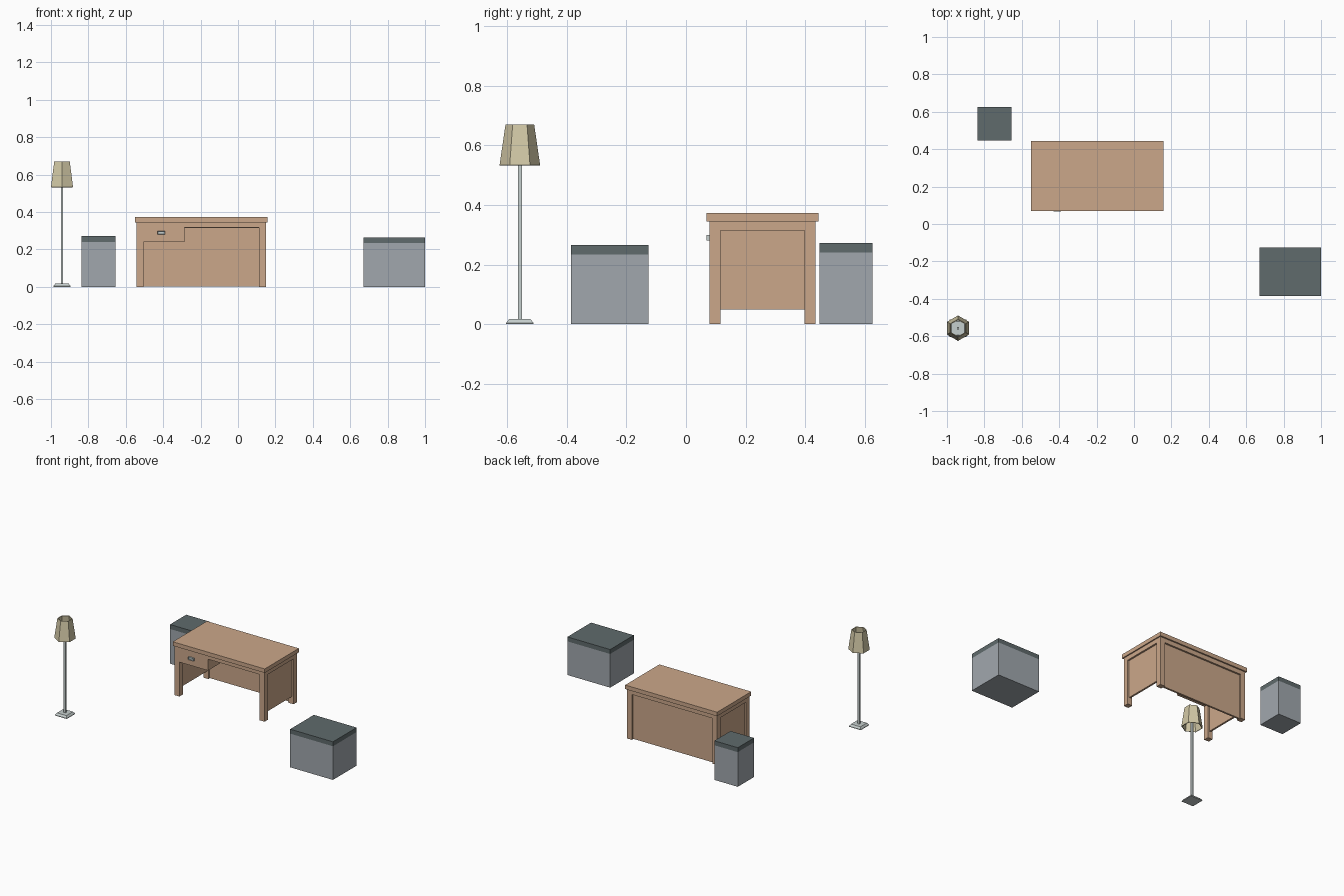
import bpy, bmesh, math

if "Cube" in bpy.data.objects:
    bpy.data.objects.remove(bpy.data.objects["Cube"])


def material(name, rgb):
    m = bpy.data.materials.new(name)
    m.diffuse_color = (*rgb, 1)
    m.use_nodes = True
    m.node_tree.nodes["Principled BSDF"].inputs["Base Color"].default_value = m.diffuse_color
    return m


WOOD = material("warm_wood", (0.60, 0.39, 0.255))
GREY = material("cabinet_grey", (0.355, 0.39, 0.42))
SLATE = material("dark_slate", (0.115, 0.145, 0.15))
CREAM = material("cream_shade", (0.65, 0.585, 0.385))
METAL = material("pale_metal", (0.56, 0.62, 0.61))


def finish(name, bm, mat):
    me = bpy.data.meshes.new(name)
    bm.to_mesh(me)
    bm.free()
    me.materials.append(mat)
    ob = bpy.data.objects.new(name, me)
    bpy.context.collection.objects.link(ob)
    return ob


def box_mesh(x0, x1, y0, y1, z0, z1):
    bm = bmesh.new()
    bmesh.ops.create_cube(bm, size=1)
    for v in bm.verts:
        v.co.x = x1 if v.co.x > 0 else x0
        v.co.y = y1 if v.co.y > 0 else y0
        v.co.z = z1 if v.co.z > 0 else z0
    return bm


def box(name, mat, *limits):
    return finish(name, box_mesh(*limits), mat)


def frustum(name, mat, sides, r0, r1, x, y, z0, z1, turn, caps=True):
    bm = bmesh.new()
    bmesh.ops.create_cone(bm, segments=sides, radius1=r0, radius2=r1,
                          depth=z1 - z0, cap_ends=caps)
    ob = finish(name, bm, mat)
    ob.location = (x, y, (z0 + z1) / 2)
    ob.rotation_euler.z = turn
    return ob


# desk: top, legs
X0, X1, Y0, Y1 = -0.543, 0.149, 0.079, 0.434
LEG, TOP, RAIL = 0.037, 0.345, 0.315
box("desk_top", WOOD, -0.55, 0.157, 0.069, 0.444, TOP, 0.373)
for side, lx in (("left", X0), ("right", X1 - LEG)):
    for end, ly in (("front", Y0), ("back", Y1 - LEG)):
        box(f"desk_leg_{end}_{side}", WOOD, lx, lx + LEG, ly, ly + LEG, 0, TOP)
    # side rail and recessed side panel
    box(f"side_rail_{side}", WOOD, lx, lx + LEG, Y0 + LEG, Y1 - LEG, RAIL, TOP)
    box(f"side_panel_{side}", WOOD, lx + 0.012, lx + 0.025,
        Y0 + LEG, Y1 - LEG, 0.05, RAIL)

# desk back and front rails, back panel
box("back_rail", WOOD, X0 + LEG, X1 - LEG, Y1 - LEG, Y1, RAIL, TOP)
box("back_panel", WOOD, X0 + LEG, X1 - LEG, Y1 - 0.025, Y1 - 0.012, 0.003, RAIL)
box("front_rail", WOOD, -0.286, X1 - LEG, Y0, Y0 + LEG, 0.318, TOP)

# drawer and its pull, with a hollowed front
box("drawer", WOOD, X0 + LEG, -0.286, Y0, Y1 - LEG, 0.239, TOP)
bm = box_mesh(-0.431, -0.389, 0.068, Y0 + 0.002, 0.281, 0.299)
bm.normal_update()
front = min(bm.faces, key=lambda f: f.normal.y)
bmesh.ops.inset_region(bm, faces=[front], thickness=0.004, depth=-0.004)
finish("drawer_pull", bm, METAL)

# two side cabinets with dark lids
for name, x0, x1, y0, y1, h in (("small", -0.836, -0.656, 0.447, 0.625, 0.272),
                                ("large", 0.671, 1.0, -0.385, -0.125, 0.265)):
    box(f"{name}_cabinet_body", GREY, x0, x1, y0, y1, 0, h - 0.031)
    box(f"{name}_cabinet_lid", SLATE, x0, x1, y0, y1, h - 0.031, h)

# floor lamp: square base and pole, six-sided open shade
LX, LY = -0.941, -0.557
Q = math.pi / 4
D = math.sqrt(2)
frustum("lamp_foot", METAL, 4, 0.046 * D, 0.046 * D, LX, LY, 0, 0.004, Q)
frustum("lamp_base", METAL, 4, 0.046 * D, 0.036 * D, LX, LY, 0.004, 0.017, Q)
frustum("lamp_pole", METAL, 4, 0.0065 * D, 0.0065 * D, LX, LY, 0.017, 0.60, Q)
shade = frustum("lamp_shade", CREAM, 6, 0.068, 0.048, LX, LY, 0.533, 0.67,
                math.pi / 2, caps=False)
# point the hexagon's corners along y whatever the start angle
v = shade.data.vertices[0].co
shade.rotation_euler.z = math.pi / 2 - math.atan2(v.y, v.x)
wall = shade.modifiers.new("wall", 'SOLIDIFY')
wall.thickness = 0.005
wall.offset = -1
